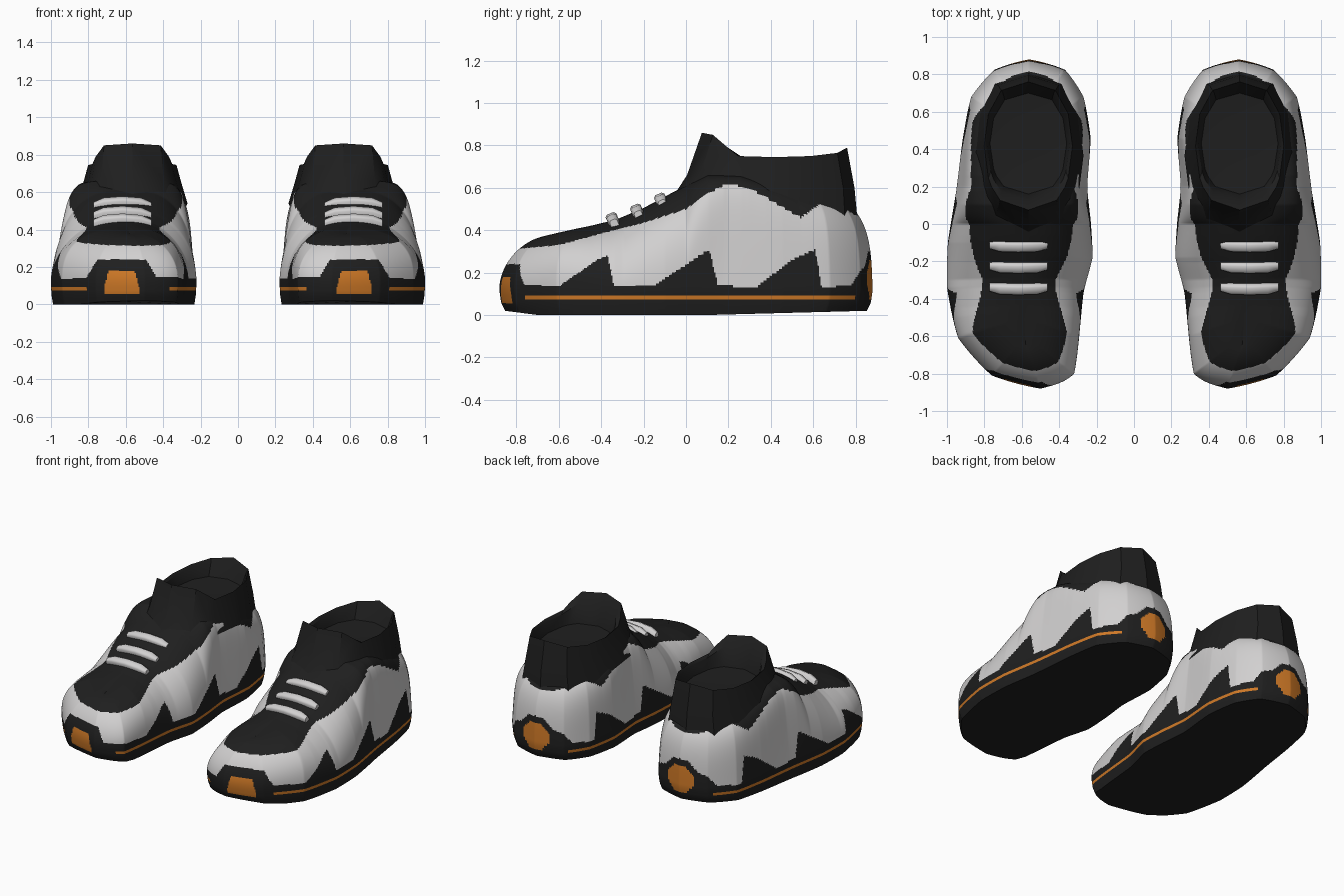
import bpy, bmesh, math
from mathutils import Vector

if "Cube" in bpy.data.objects:
    bpy.data.objects.remove(bpy.data.objects["Cube"])


def material(name, rgb):
    m = bpy.data.materials.new(name)
    m.diffuse_color = (*rgb, 1)
    m.use_nodes = True
    m.node_tree.nodes["Principled BSDF"].inputs["Base Color"].default_value = m.diffuse_color
    return m


BLACK = material("black", (0.0135, 0.0135, 0.0135))
WHITE = material("light_grey", (0.64, 0.63, 0.63))
ORANGE = material("orange", (0.62, 0.19, 0.02))


def interp(table, v):
    """Piecewise linear lookup in (key, value) pairs."""
    if v <= table[0][0]:
        return table[0][1]
    for (a, fa), (b, fb) in zip(table, table[1:]):
        if v <= b:
            return fa + (fb - fa) * (v - a) / (b - a)
    return table[-1][1]


def finish(name, bm, angle):
    """Make the object, shade it and mirror it into a pair."""
    bmesh.ops.remove_doubles(bm, verts=bm.verts, dist=0.0001)
    bmesh.ops.recalc_face_normals(bm, faces=bm.faces)
    me = bpy.data.meshes.new(name)
    bm.to_mesh(me)
    bm.free()
    ob = bpy.data.objects.new(name, me)
    bpy.context.collection.objects.link(ob)
    for m in (BLACK, WHITE, ORANGE):
        me.materials.append(m)
    bpy.ops.object.select_all(action='DESELECT')
    ob.select_set(True)
    bpy.context.view_layer.objects.active = ob
    bpy.ops.object.shade_smooth_by_angle(angle=math.radians(angle))
    ob.modifiers.new("pair", 'MIRROR').use_axis[0] = True
    return ob


# Sole outline seen from above
OUTLINE = [Vector(p) for p in (
    (.56, .88), (.745, .825), (.87, .68), (.915, .46), (.95, .18), (.995, -.1),
    (1, -.34), (.94, -.61), (.76, -.81), (.5, -.88), (.32, -.8), (.27, -.37),
    (.222, -.18), (.23, 0), (.25, .2), (.232, .46), (.27, .68), (.37, .825))]
# Spine: outline y to spine y, centre x, height; section fullness and taper
SPINE_Y = [(-.88, -.64), (-.45, -.43), (.4, .38), (.88, .56)]
CENTRE = [(-.64, .58), (-.2, .605), (.2, .58), (.4, .565)]
HEIGHT = [(-.64, .375), (-.33, .45), (-.2, .505), (-.06, .58), (.1, .66), (.25, .66),
          (.36, .63), (.47, .58), (.56, .56)]
FULL = [(-.88, 1.8), (-.6, 2.5), (-.3, 2), (0, 2.8), (.18, 8), (.3, 8), (.55, 5), (.88, 3.2)]
TAPER = [(-.5, 0), (-.3, .06), (0, .08), (.2, .15), (.5, .1), (.88, .04)]
# Painted borders along the side: white/black top line, toothed lower line
TOP_LINE = [(-.9, .33), (-.8, .312), (-.6, .33), (-.4, .385), (-.2, .435), (0, .5), (.1, .57),
            (.19, .62), (.3, .6), (.54, .46), (.67, .55), (.8, .47), (.9, .44)]
TEETH = [(-.9, .15), (-.6, .135), (-.42, .26), (-.37, .28), (-.34, .14), (-.15, .14),
         (.02, .25), (.11, .31), (.15, .14), (.33, .13), (.5, .26), (.61, .31),
         (.64, .13), (.78, .14), (.83, .22), (.9, .25)]


def soft_loop(pts, steps, soft=.4):
    """Even points on a closed polygon with slightly softened corners."""
    out, n = [], len(pts)
    for i in range(n):
        a, b, c, d = (pts[(i + k) % n] for k in (-1, 0, 1, 2))
        m = max(2, round((c - b).length * steps))
        for j in range(m):
            t = j / m
            s = .5 * (2 * b + (c - a) * t + (2 * a - 5 * b + 4 * c - d) * t * t
                      + (3 * b - a - 3 * c + d) * t ** 3)
            out.append(b.lerp(c, t).lerp(s, soft))
    return out


def paint(p):
    """Colour index of the body at point p."""
    x, y, z = p
    if y < -.76:                                    # toe badge
        dx = abs(x - .622)
        if .06 < z < .178 and dx < .093 - .25 * max(0, z - .09):
            return 2
        if z < .24 and dx < .19 - .6 * max(0, z - .14):
            return 0
    if y > .75:                                     # heel badge
        dx, dz = abs(x - .56), abs(z - .165)
        r = max(dx, dz, (dx + dz) * .74)
        if r < .098:
            return 2
        if r < .14:
            return 0
    if .074 < z < .093 and -.83 < y < .8 and not (y < -.76 and abs(x - .61) < .18):
        return 2                                    # sole stripe
    return 1 if interp(TEETH, y) < z < interp(TOP_LINE, y) else 0


# Shoe body: sole wall, then each outline point curves over to the spine
bm = bmesh.new()
loop = soft_loop(OUTLINE, 145)
SOLE = [(0, .97), (.025, .98), (.05, .99), (.074, .994), (.093, .997), (.112, 1)]
UP = 70
rings = [[] for _ in range(len(SOLE) + UP + 1)]
for p in loop:
    sy = interp(SPINE_Y, p.y)
    cx, h = interp(CENTRE, sy), interp(HEIGHT, sy)
    e, taper = interp(FULL, p.y), interp(TAPER, p.y)
    lift = interp([(-.88, .02), (-.72, 0), (.1, 0), (.88, .02)], p.y)
    for k, (z, s) in enumerate(SOLE):
        z = z + lift * max(0, 1 - z / .074)
        rings[k].append(bm.verts.new((.6 + (p.x - .6) * s, p.y * s, z)))
    for k in range(UP + 1):
        a = k / UP * math.pi / 2
        c, s = max(0, math.cos(a)), math.sin(a)
        q = (c ** e + s ** e) ** (-1 / e)
        r, z = c * q * (1 - taper * s * q), .13 + (h - .13) * s * q
        rings[len(SOLE) + k].append(
            bm.verts.new((cx + (p.x - cx) * r, sy + (p.y - sy) * r, z)))
n = len(loop)
for lo, hi in zip(rings, rings[1:]):
    for i in range(n):
        vs = (lo[i], lo[(i + 1) % n], hi[(i + 1) % n], hi[i])
        mid = sum((v.co for v in vs), Vector()) / 4
        # leave the foot opening free
        if mid.z > .5 and ((mid.x - .565) / .21) ** 2 + ((mid.y - .43) / .29) ** 2 < 1:
            continue
        bm.faces.new(vs).material_index = paint(mid)
bm.faces.new(rings[0])
finish("shoe_body", bm, 40)

# Ankle collar with raised tongue and heel tab, folded into the lining
bm = bmesh.new()
ANGLES = (0, 32, 50, 60, 90, 120, 150, 180)
#        half width, front y, back y, heights from front to back
COLLAR = [(.295, -.08, .81, (.53, .53, .54, .54, .54, .48, .45, .44)),
          (.262, .005, .795, (.66, .66, .66, .65, .65, .60, .60, .60)),
          (.236, .075, .76, (.86, .85, .79, .75, .745, .75, .765, .79)),
          (.222, .125, .745, (.80, .79, .75, .735, .73, .735, .745, .765)),
          (.205, .16, .70, (.66,) * 8)]
rings = []
for w, f, b, zs in COLLAR:
    ring = []
    for i in range(14):
        k = min(i, 14 - i)
        a = math.radians(ANGLES[k])
        side = abs(math.sin(a)) ** .7 * (1 if i < 7 else -1)
        ring.append(bm.verts.new((.565 + w * side,
                                  (f + b) / 2 - (b - f) / 2 * math.cos(a), zs[k])))
    rings.append(ring)
for lo, hi in zip(rings, rings[1:]):
    for i in range(14):
        j = (i + 1) % 14
        bm.faces.new((lo[i], lo[j], hi[j], hi[i]))
floor = bm.verts.new((.565, .43, .64))
for i in range(14):
    bm.faces.new((rings[-1][i], rings[-1][(i + 1) % 14], floor))
finish("ankle_collar", bm, 35)

# Laces: three bent bars across the instep
bm = bmesh.new()
for y, z in ((-.35, .46), (-.235, .5), (-.122, .552)):
    prev = None
    for dx, drop, grow in ((-.155, .028, .7), (-.1, .006, 1), (0, -.002, 1), (.1, .006, 1), (.155, .028, .7)):
        ring = []
        for u, v in ((-1, -1), (1, -1), (1, .5), (.6, 1), (-.6, 1), (-1, .5)):
            u, v = u * .027 * grow, v * .019
            ring.append(bm.verts.new((.618 + dx, y + u * .92 - v * .38 + drop * .4,
                                      z - drop + u * .38 + v * .92)))
        if prev:
            for i in range(6):
                j = (i + 1) % 6
                bm.faces.new((prev[i], prev[j], ring[j], ring[i]))
        else:
            bm.faces.new(ring)
        prev = ring
    bm.faces.new(prev)
for f in bm.faces:
    f.material_index = 1
finish("laces", bm, 50)
